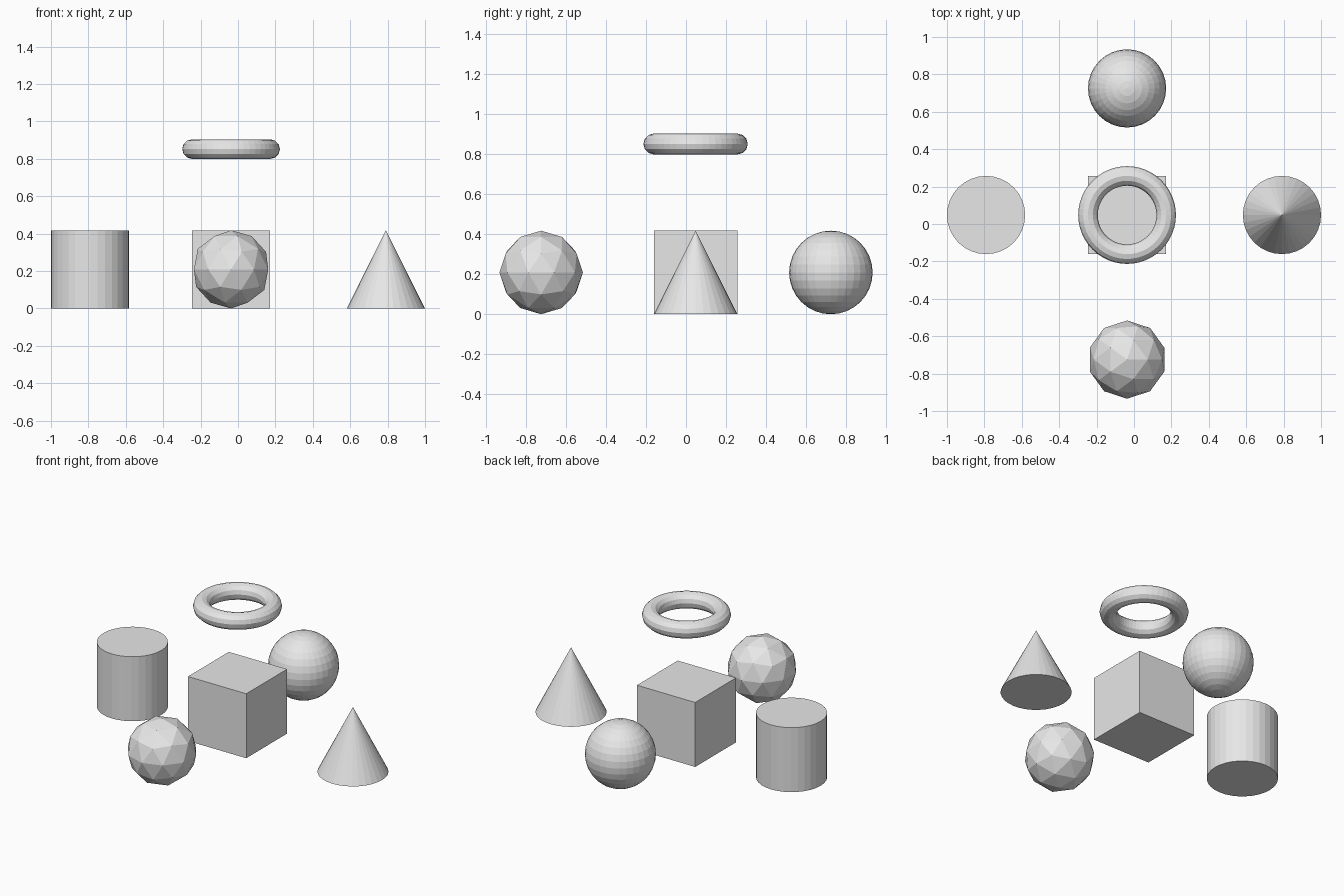
import bpy

default = bpy.data.objects.get("Cube")
if default:
    bpy.data.objects.remove(default, do_unlink=True)

# One plain grey for every solid
GREY = (0.8, 0.8, 0.8, 1.0)
grey = bpy.data.materials.new("plain grey")
grey.use_nodes = True
grey.diffuse_color = GREY
for node in grey.node_tree.nodes:
    if node.type == 'BSDF_PRINCIPLED':
        node.inputs["Base Color"].default_value = GREY

R = 0.209             # shared radius and half height
CX, CY = -0.037, 0.048  # middle of the arrangement
ops = bpy.ops.mesh


def add(name, primitive, x, y, z=R, **settings):
    """Add a flat-shaded primitive, name it and colour it."""
    primitive(location=(x, y, z), **settings)
    obj = bpy.context.object
    obj.name = obj.data.name = name
    obj.data.materials.clear()
    obj.data.materials.append(grey)
    bpy.ops.object.shade_flat()
    return obj


# Centre block
add("centre_cube", ops.primitive_cube_add, CX, CY, size=2 * R)

# Solids to either side
add("right_cylinder", ops.primitive_cylinder_add, R - 1, CY,
    vertices=32, radius=R, depth=2 * R)
add("left_cone", ops.primitive_cone_add, 1 - R, CY,
    vertices=32, radius1=R, radius2=0, depth=2 * R)

# Faceted ball in front, finer ball behind
add("front_faceted_ball", ops.primitive_ico_sphere_add, CX, -0.725,
    subdivisions=2, radius=R)
add("back_round_ball", ops.primitive_uv_sphere_add, CX, 0.725,
    segments=32, ring_count=16, radius=R)

# Ring floating above the block
add("floating_ring", ops.primitive_torus_add, CX, CY, z=0.852,
    major_segments=48, minor_segments=12, major_radius=R, minor_radius=R / 4)
